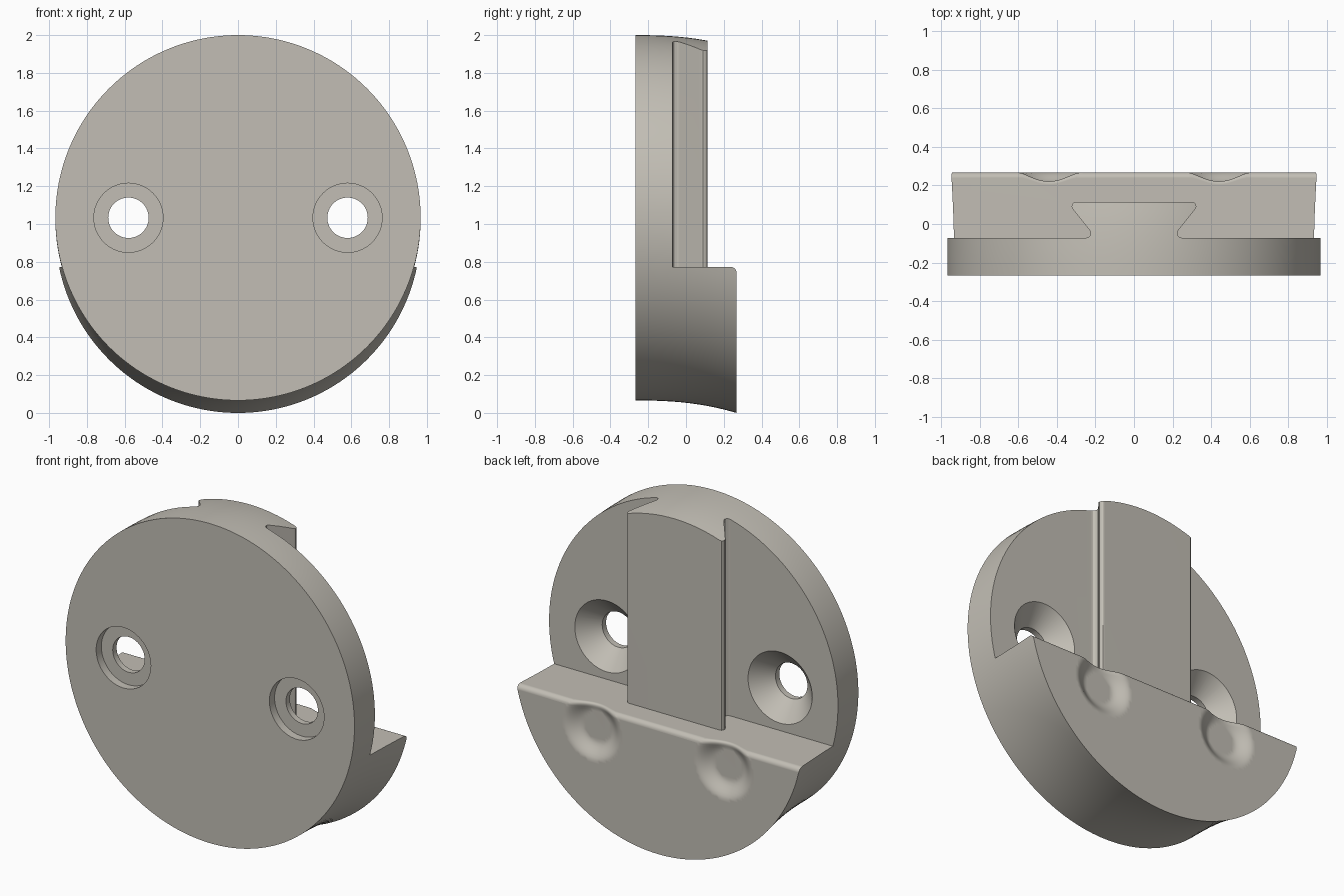
import bpy, bmesh, math

if "Cube" in bpy.data.objects:
    bpy.data.objects.remove(bpy.data.objects["Cube"])

CZ, R = 1.033, 0.967          # disc centre height and radius
LEDGE, PLATE, BACK = 0.773, -0.072, 0.267

mat = bpy.data.materials.new("warm grey")
mat.diffuse_color = (0.54, 0.515, 0.46, 1)
mat.use_nodes = True
mat.node_tree.nodes["Principled BSDF"].inputs["Base Color"].default_value = mat.diffuse_color


def make(name, bm):
    bmesh.ops.recalc_face_normals(bm, faces=bm.faces)
    me = bpy.data.meshes.new(name)
    bm.to_mesh(me)
    bm.free()
    me.materials.append(mat)
    ob = bpy.data.objects.new(name, me)
    bpy.context.collection.objects.link(ob)
    return ob


def loft(name, rings):
    """Skin a list of closed rings and cap both ends."""
    bm = bmesh.new()
    vs = [[bm.verts.new(p) for p in ring] for ring in rings]
    n = len(vs[0])
    for a, b in zip(vs, vs[1:]):
        for i in range(n):
            j = (i + 1) % n
            bm.faces.new((a[i], a[j], b[j], b[i]))
    bm.faces.new(vs[0])
    bm.faces.new(vs[-1])
    return make(name, bm)


def circle(x, y, z, r, n):
    return [(x + r * math.cos(2 * math.pi * i / n), y,
             z + r * math.sin(2 * math.pi * i / n)) for i in range(n)]


# Thick disc whose sections sag along a curve towards the back
ys = [-0.267 + 0.04725 * i for i in range(13)]
body = loft("holder_body", [
    circle(0, y, CZ - 0.066 * ((y + 0.267) / 0.534) ** 2.4, R, 160) for y in ys])

# Space around the dovetail rail, above the ledge
half = [(0.25, PLATE), (0.236, -0.069), (0.227, -0.06), (0.224, -0.047),
        (0.229, -0.034), (0.318, 0.078), (0.323, 0.09), (0.321, 0.102),
        (0.314, 0.11), (0.304, 0.113)]
outline = ([(1.3, PLATE)] + half + [(-x, y) for x, y in reversed(half)]
           + [(-1.3, PLATE), (-1.3, 0.6), (1.3, 0.6)])
cutters = [loft("rail_cutter", [[(x, y, z) for x, y in outline]
                                for z in (LEDGE, 2.3)])]

# Screw holes: front counterbore, bore, rear countersink
for side in (-1, 1):
    prof = [(-0.4, 0.183), (-0.217, 0.183), (-0.217, 0.107), (-0.18, 0.107),
            (PLATE, 0.215), (0.0, 0.215)]
    cutters.append(loft("screw_cutter", [
        circle(0.58 * side, y, CZ, r, 64) for y, r in prof]))

# Back surface of the block: two finger dents and a rounded top edge
FR = 0.03


def back_y(x, z):
    t = (math.hypot(abs(x) - 0.44, z - 0.64) - 0.09) / 0.105
    t = min(1, max(0, t))
    d = max(0, min(z, LEDGE) - (LEDGE - FR))
    fillet = FR - math.sqrt(max(0, FR * FR - d * d))
    return BACK - 0.05 * (1 - t * t * (3 - 2 * t)) - fillet


fine = [0.22 + 0.0157 * i for i in range(29)]
xs = [-1.3] + [-x for x in reversed(fine)] + fine + [1.3]
zs = ([-0.3] + [0.42 + 0.0161 * i for i in range(20)]
      + [LEDGE - FR + FR * math.sin(math.pi / 2 * k / 6) for k in range(7)] + [0.83])
bm = bmesh.new()
grid = [[bm.verts.new((x, back_y(x, z), z)) for x in xs] for z in zs]
for a, b in zip(grid, grid[1:]):
    for i in range(len(xs) - 1):
        bm.faces.new((a[i], a[i + 1], b[i + 1], b[i]))
ext = bmesh.ops.extrude_face_region(bm, geom=bm.faces[:], use_keep_orig=True)
for g in ext["geom"]:
    if isinstance(g, bmesh.types.BMVert):
        g.co.y = 0.6
cutters.append(make("back_cutter", bm))

# Apply the cuts
bpy.context.view_layer.objects.active = body
body.select_set(True)
for c in cutters:
    m = body.modifiers.new("cut", "BOOLEAN")
    m.operation, m.solver, m.object = "DIFFERENCE", "EXACT", c
    bpy.ops.object.modifier_apply(modifier=m.name)
    bpy.data.objects.remove(c)

# Merge flat fragments, then smooth the curved surfaces
bm = bmesh.new()
bm.from_mesh(body.data)
bmesh.ops.remove_doubles(bm, verts=bm.verts, dist=0.0002)
bmesh.ops.dissolve_limit(bm, angle_limit=0.002, verts=bm.verts, edges=bm.edges)
bm.to_mesh(body.data)
bm.free()
bpy.ops.object.shade_smooth_by_angle(angle=math.radians(32))
w = body.modifiers.new("flat_normals", "WEIGHTED_NORMAL")
w.keep_sharp = True
